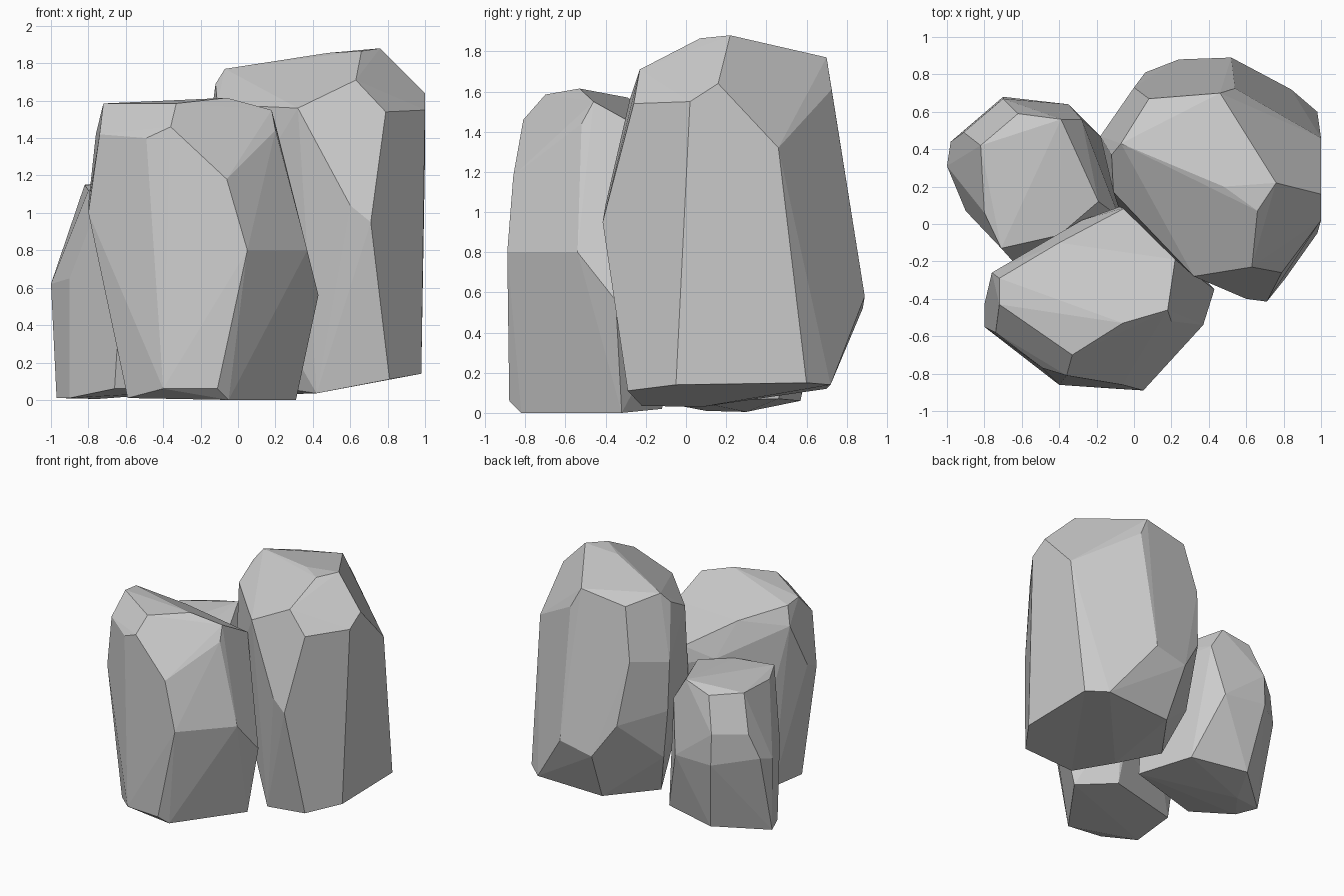
import bpy, bmesh, math


def boulder(name, corners):
    """Faceted stone: the convex hull of its corner points, flat shaded."""
    bm = bmesh.new()
    for c in corners:
        bm.verts.new(c)
    res = bmesh.ops.convex_hull(bm, input=bm.verts[:])
    loose = {v for v in res["geom_interior"] + res["geom_unused"]
             if isinstance(v, bmesh.types.BMVert)}
    bmesh.ops.delete(bm, geom=[v for v in loose if v.is_valid], context='VERTS')
    # merge nearly coplanar triangles into broad facets
    bmesh.ops.dissolve_limit(bm, angle_limit=math.radians(3),
                             verts=bm.verts[:], edges=bm.edges[:])
    bmesh.ops.recalc_face_normals(bm, faces=bm.faces[:])
    mesh = bpy.data.meshes.new(name)
    bm.to_mesh(mesh)
    bm.free()
    obj = bpy.data.objects.new(name, mesh)
    bpy.context.collection.objects.link(obj)
    return obj


# front stone: top sloping to the back
boulder("front_rock", [
    (-.72, -.43, 1.585), (-.33, -.70, 1.585), (-.06, -.53, 1.615), (.18, -.46, 1.55),
    (.22, -.19, 1.40), (-.40, -.10, 1.43), (-.72, -.29, 1.57),
    (-.74, -.58, 1.42), (-.49, -.77, 1.40), (-.36, -.81, 1.46), (.20, -.52, 1.44),
    (-.06, -.86, 1.18), (-.76, -.26, 1.42), (-.80, -.55, 1.0), (-.80, -.43, 1.05),
    (.05, -.89, .80), (.37, -.54, .80), (.43, -.35, .56), (-.04, .09, 1.2),
    (-.28, .02, 1.13), (0, .12, 1.05), (.10, .0, .6), (-.60, -.2, .7),
    (-.40, -.86, .06), (-.11, -.88, .06), (-.05, -.82, 0), (-.59, -.66, .01),
    (.31, -.32, 0), (.05, -.12, .02), (-.58, -.3, .04)])

# tall stone at the right and back
boulder("tall_rock", [
    (.76, .22, 1.88), (.48, .20, 1.855), (.66, .07, 1.865), (.46, .70, 1.77),
    (.08, .67, 1.71), (-.07, .43, 1.77), (-.12, .37, 1.69),
    (.63, -.23, 1.71), (.32, -.28, 1.56), (.79, -.26, 1.54), (1, .02, 1.55),
    (1, .16, 1.64), (1, .46, 1.32), (.54, .725, 1.61), (0, .73, 1.30),
    (-.11, .17, 1.58), (.60, -.40, 1.04), (.71, -.415, .95), (-.18, .47, 1.25),
    (-.17, .48, .85), (.06, .81, .79), (.52, .89, .58), (.24, .88, .52),
    (-.08, .08, .9), (-.12, .46, .45),
    (.98, -.05, .14), (.81, -.29, .11), (.98, .60, .15), (.84, .72, .14),
    (.42, -.22, .035), (.25, .08, .03), (.0, .32, .10), (.27, .70, .12)])

# short stone at the left and back, its inner side buried in the others
boulder("short_rock", [
    (-.82, .42, 1.15), (-.80, .06, 1.12), (-.71, -.13, 1.14), (-.19, .12, 1.14),
    (-.39, .56, 1.20), (-.62, .59, 1.14), (-.91, .49, .86), (-.70, .67, .87),
    (-.28, .56, 1.02), (-.35, .64, .6), (-.70, .68, .62), (-.98, .44, .66),
    (-1, .31, .62), (-.90, .07, .65), (-.62, -.23, .70), (-.08, .04, .95),
    (-.40, -.06, 1.14), (-.30, -.10, .8),
    (-.97, .27, .01), (-.90, .10, .01), (-.66, -.16, .06), (-.62, .57, .06),
    (-.17, .46, .07), (-.75, .30, .005), (-.02, .03, .06)])
